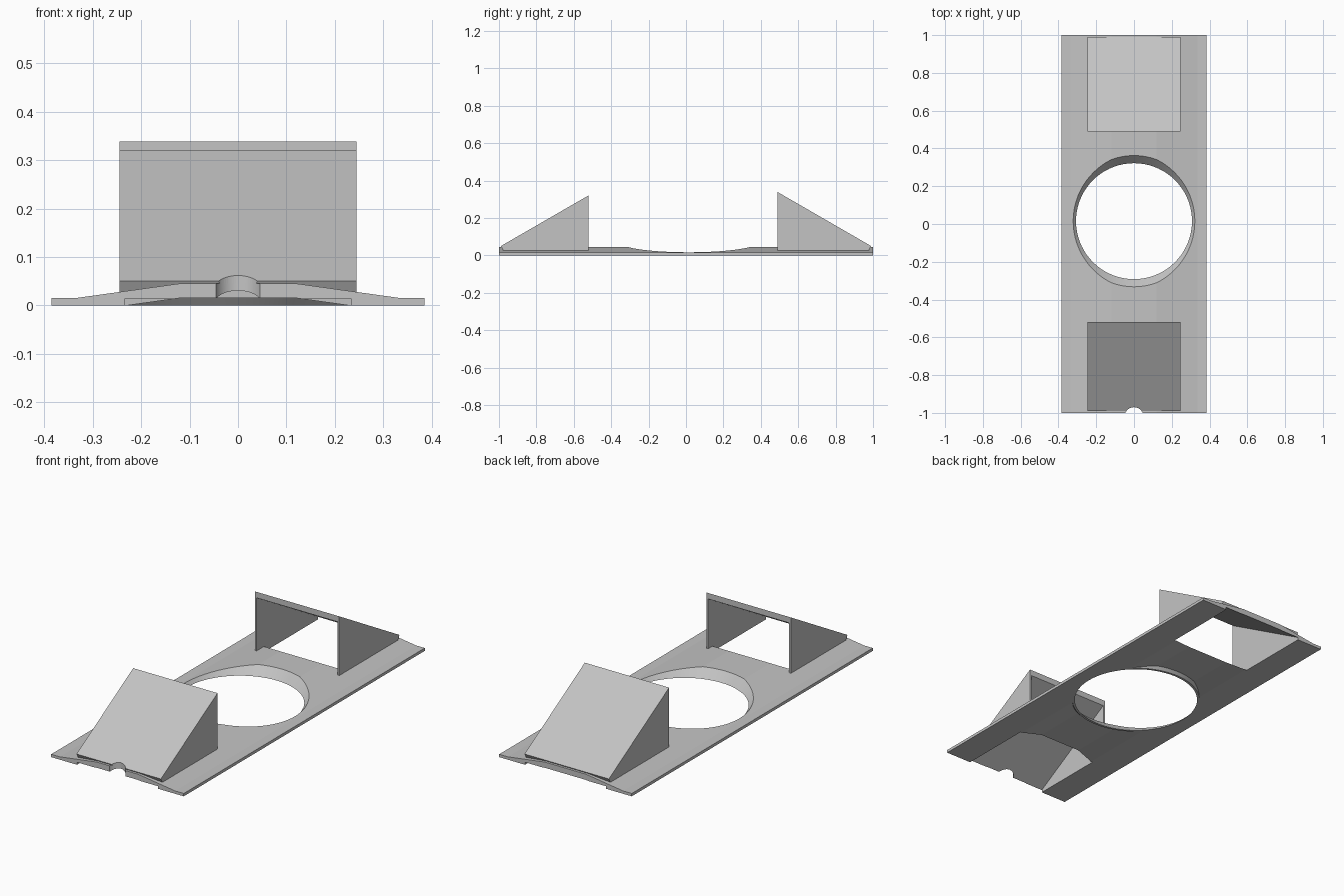
import bpy, bmesh, math
from mathutils import Vector

cube = bpy.data.objects.get("Cube")
if cube:
    bpy.data.objects.remove(cube, do_unlink=True)

grey = bpy.data.materials.new("matte_grey")
grey.use_nodes = True
grey.diffuse_color = (0.55, 0.55, 0.55, 1)
grey.node_tree.nodes["Principled BSDF"].inputs["Base Color"].default_value = (0.55, 0.55, 0.55, 1)

CENTRE = 0.015          # y of the large round opening
SLOPE = math.tan(math.radians(30))


def finish(name, bm):
    bmesh.ops.recalc_face_normals(bm, faces=bm.faces[:])
    mesh = bpy.data.meshes.new(name)
    bm.to_mesh(mesh)
    bm.free()
    mesh.materials.append(grey)
    obj = bpy.data.objects.new(name, mesh)
    bpy.context.collection.objects.link(obj)
    return obj


def prism(name, profile, place, low, high):
    """Extrude a 2D profile; place(a, b, t) gives the 3D point."""
    bm = bmesh.new()
    face = bm.faces.new([bm.verts.new(place(a, b, low)) for a, b in profile])
    out = bmesh.ops.extrude_face_region(bm, geom=[face])
    shift = Vector(place(0, 0, high)) - Vector(place(0, 0, low))
    verts = [v for v in out["geom"] if isinstance(v, bmesh.types.BMVert)]
    bmesh.ops.translate(bm, verts=verts, vec=shift)
    return finish(name, bm)


def lathe(name, profile, y, closed, steps=72):
    """Spin an (r, z) profile; open profiles are capped as solids."""
    bm = bmesh.new()
    rings = [[bm.verts.new((r * math.cos(math.tau * i / steps),
                            y + r * math.sin(math.tau * i / steps), z))
              for i in range(steps)] for r, z in profile]
    pairs = list(zip(rings, rings[1:])) + ([(rings[-1], rings[0])] if closed else [])
    for a, b in pairs:
        for i in range(steps):
            j = (i + 1) % steps
            bm.faces.new((a[i], a[j], b[j], b[i]))
    if not closed:
        bm.faces.new(rings[0])
        bm.faces.new(rings[-1])
    return finish(name, bm)


def cut(target, cutter):
    cutter.hide_render = True
    mod = target.modifiers.new("cut", "BOOLEAN")
    mod.operation = "DIFFERENCE"
    mod.solver = "EXACT"
    mod.object = cutter
    bpy.context.view_layer.objects.active = target
    bpy.ops.object.modifier_apply(modifier=mod.name)
    bpy.data.objects.remove(cutter, do_unlink=True)


def notch():
    return lathe("notch_cutter", [(0.05, -0.1), (0.05, 0.2)], -1.02, False)


# Arched base plate
top = [(0.385, 0), (0.385, 0.015), (0.335, 0.015), (0.12, 0.045)]
under = [(0.12, 0.015), (0.2275, 0)]
half = top + [(-x, z) for x, z in reversed(top)]
profile = half + [(-x, z) for x, z in reversed(under)] + under
plate = prism("base_plate", profile, lambda a, b, t: (a, t, b), -1, 1)

# Tapered round opening
cut(plate, lathe("opening_cutter", [(0.307 - 0.09, -0.1), (0.307 + 0.09, 0.1)], CENTRE, False))

# Collar below the opening, filling the arch
collar_top = 0.0152
collar = lathe("opening_collar", [(0.307, 0), (0.307 + 0.9 * collar_top, collar_top),
                                  (0.319 + 0.9 * collar_top, collar_top), (0.319, 0)],
               CENTRE, True)

# Sloped hoods with slanted ducts through the plate
OUTER, LIP, THICK = 0.99, 0.05, 0.027
lip_y = OUTER - THICK * 0.5
lip_z = LIP - THICK * math.cos(math.radians(30))


def ceiling(dist):
    return lip_z + SLOPE * (lip_y - dist)


for name, side, inner, floor in (("front", -1, 0.52, 0.605), ("back", 1, 0.49, 0.6)):
    place = lambda a, b, t, s=side: (t, s * a, b)
    hood = prism(name + "_hood", [(OUTER, LIP), (inner, LIP + SLOPE * (OUTER - inner)),
                                  (inner, lip_z), (lip_y, lip_z)], place, -0.245, 0.245)
    end = inner - 0.1
    cut(hood, prism("hood_cutter", [(1.1, ceiling(1.1)), (end, ceiling(end)),
                                    (end, -0.1), (1.1, -0.1)], place, -0.235, 0.235))
    cut(plate, prism("duct_cutter", [(1.1, ceiling(1.1)), (floor - 0.2, ceiling(floor - 0.2)),
                                     (floor - 0.2, 0.2 * SLOPE), (floor + 0.1, -0.1 * SLOPE),
                                     (1.1, -0.1)], place, -0.235, 0.235))
    if side < 0:
        cut(hood, notch())

# Half-round notch in the front edge
cut(plate, notch())

# Smooth the round walls, keep hard edges
for obj in (plate, collar):
    bpy.ops.object.select_all(action="DESELECT")
    obj.select_set(True)
    bpy.context.view_layer.objects.active = obj
    bpy.ops.object.shade_smooth_by_angle(angle=math.radians(7))
